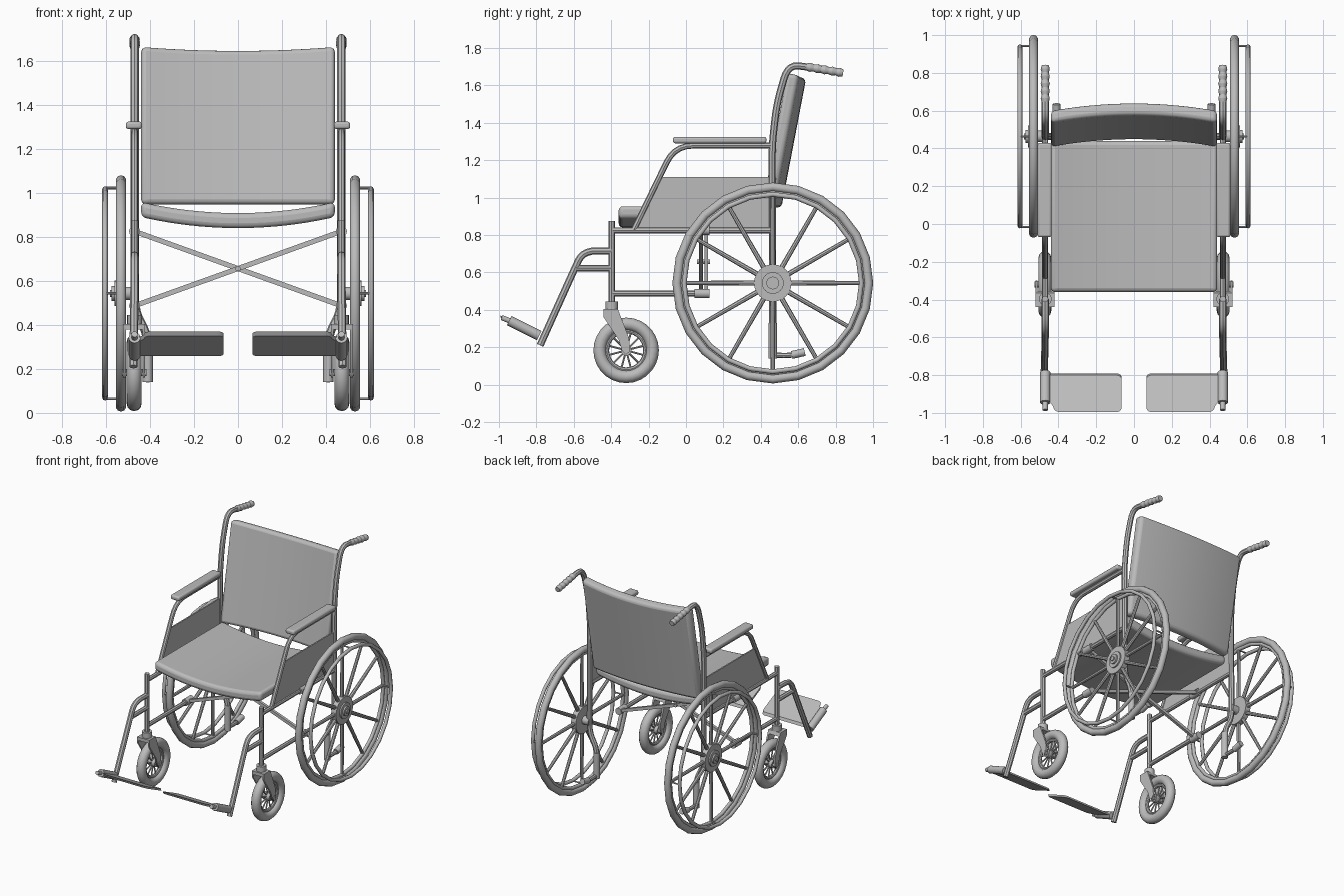
import bpy, bmesh, math
from mathutils import Vector

if "Cube" in bpy.data.objects:
    bpy.data.objects.remove(bpy.data.objects["Cube"])

grey = bpy.data.materials.new("grey")
grey.diffuse_color = (0.5, 0.5, 0.5, 1)
grey.use_nodes = True
grey.node_tree.nodes["Principled BSDF"].inputs["Base Color"].default_value = grey.diffuse_color
X = 0.47                                    # side frame plane


def finish(obj, mirror=True, bevel=0, angle=40):
    obj.data.materials.append(grey)
    if bevel:
        m = obj.modifiers.new("bevel", 'BEVEL')
        m.width, m.segments, m.limit_method = bevel, 3, 'ANGLE'
        m.angle_limit = math.radians(40)
    if mirror:
        obj.modifiers.new("mirror", 'MIRROR')
    bpy.ops.object.select_all(action='DESELECT')
    obj.select_set(True)
    bpy.context.view_layer.objects.active = obj
    bpy.ops.object.shade_smooth_by_angle(angle=math.radians(angle))
    return obj


def make(name, bm, **kw):
    bmesh.ops.recalc_face_normals(bm, faces=bm.faces)
    me = bpy.data.meshes.new(name)
    bm.to_mesh(me)
    bm.free()
    obj = bpy.data.objects.new(name, me)
    bpy.context.collection.objects.link(obj)
    return finish(obj, **kw)


def rounded(pts, r):
    """Round the inner corners of an open path."""
    pts = [Vector(p) for p in pts]
    out = [pts[0]]
    for a, b, c in zip(pts, pts[1:], pts[2:]):
        p = b + (a - b).normalized() * min(r, (a - b).length * 0.48)
        q = b + (c - b).normalized() * min(r, (c - b).length * 0.48)
        for i in range(6):
            t = i / 5
            out.append(p * (1 - t) ** 2 + b * 2 * t * (1 - t) + q * t * t)
    return out + [pts[-1]]


def tube(name, pts, r, corner=0.06):
    cu = bpy.data.curves.new(name, 'CURVE')
    cu.dimensions = '3D'
    cu.bevel_depth, cu.bevel_resolution, cu.use_fill_caps = r, 2, True
    path = rounded(pts, corner)
    sp = cu.splines.new('POLY')
    sp.points.add(len(path) - 1)
    for p, co in zip(sp.points, path):
        p.co = (*co, 1)
    obj = bpy.data.objects.new(name, cu)
    bpy.context.collection.objects.link(obj)
    bpy.ops.object.select_all(action='DESELECT')
    obj.select_set(True)
    bpy.context.view_layer.objects.active = obj
    bpy.ops.object.convert(target='MESH')
    return finish(bpy.context.view_layer.objects.active)


def cyl(bm, a, b, r, r2=None, seg=16):
    a, b = Vector(a), Vector(b)
    mat = (b - a).to_track_quat('Z', 'Y').to_matrix().to_4x4()
    mat.translation = (a + b) / 2
    bmesh.ops.create_cone(bm, cap_ends=True, segments=seg, radius1=r,
                          radius2=r if r2 is None else r2, depth=(b - a).length, matrix=mat)


def ring(bm, c, R, r, n=24, m=10):
    """Torus whose axis is x."""
    grid = []
    for i in range(n):
        a = 2 * math.pi * i / n
        row = []
        for j in range(m):
            b = 2 * math.pi * j / m
            d = R + r * math.cos(b)
            row.append(bm.verts.new((c[0] + r * math.sin(b), c[1] + d * math.cos(a), c[2] + d * math.sin(a))))
        grid.append(row)
    for i in range(n):
        for j in range(m):
            k, l = (i + 1) % n, (j + 1) % m
            bm.faces.new((grid[i][j], grid[k][j], grid[k][l], grid[i][l]))


def prism(bm, pts, move):
    """Closed outline extruded along a vector."""
    lo = [bm.verts.new(p) for p in pts]
    hi = [bm.verts.new(Vector(p) + Vector(move)) for p in pts]
    bm.faces.new(lo)
    bm.faces.new(hi[::-1])
    for i in range(len(lo)):
        k = (i + 1) % len(lo)
        bm.faces.new((lo[i], lo[k], hi[k], hi[i]))


def cushion(name, section, half, n=20):
    """Four-cornered section swept across x, with rounded edges."""
    bm = bmesh.new()
    rows = []
    for i in range(n + 1):
        u = -1 + 2 * i / n
        rows.append([bm.verts.new((u * half, y, z)) for y, z in section(u * u)])
    for a, b in zip(rows, rows[1:]):
        for j in range(4):
            k = (j + 1) % 4
            bm.faces.new((a[j], a[k], b[k], b[j]))
    bm.faces.new(rows[0])
    bm.faces.new(rows[-1])
    make(name, bm, mirror=False, bevel=0.022)


# seat and backrest, both curved across the width
cushion("seat", lambda s: [(-0.36, 0.84 + 0.05 * s), (0.44, 0.84 + 0.05 * s),
                           (0.44, 0.908 + 0.05 * s), (-0.36, 0.908 + 0.05 * s)], 0.44)
cushion("backrest", lambda s: [(0.445 - 0.04 * s, 0.95), (0.51 - 0.04 * s, 0.945),
                               (0.642 - 0.04 * s, 1.635 + 0.018 * s),
                               (0.577 - 0.04 * s, 1.65 + 0.018 * s)], 0.44)

# main wheels
W = Vector((0.532, 0.464, 0.543))
bm = bmesh.new()
ring(bm, W, 0.513, 0.024)
make("tyre", bm, angle=50)
bm = bmesh.new()
ring(bm, W, 0.484, 0.013, m=8)
make("wheel_rim", bm, angle=50)
bm = bmesh.new()
for i in range(12):
    a = math.radians(30 * i)
    d = Vector((0, math.cos(a), math.sin(a)))
    cyl(bm, W + d * 0.06, W + d * 0.485, 0.014, 0.011, 8)
make("wheel_spokes", bm)
bm = bmesh.new()
for x0, x1, r in ((-0.02, 0.02, 0.1), (0.02, 0.03, 0.058), (0.03, 0.042, 0.034), (0.042, 0.05, 0.016), (-0.07, -0.02, 0.03)):
    cyl(bm, W + Vector((x0, 0, 0)), W + Vector((x1, 0, 0)), r, seg=24)
make("wheel_hub", bm)
H = Vector((0.604, W.y, W.z))
bm = bmesh.new()
ring(bm, H, 0.474, 0.013, m=8)
for i in range(4):
    a = math.pi / 2 * i
    d = Vector((0, math.cos(a), math.sin(a))) * 0.479
    cyl(bm, W + d, H + d, 0.006, seg=6)
make("hand_rim", bm, angle=50)

# front casters
C = Vector((0.472, -0.32, 0.183))
bm = bmesh.new()
ring(bm, C, 0.141, 0.034, 28, 12)
make("caster_tyre", bm, angle=50)
bm = bmesh.new()
ring(bm, C, 0.103, 0.012, 28, 8)
for i in range(12):
    a = math.radians(30 * i + 15)
    d = Vector((0, math.cos(a), math.sin(a)))
    cyl(bm, C + d * 0.015, C + d * 0.1, 0.005, seg=6)
cyl(bm, C - Vector((0.055, 0, 0)), C + Vector((0.055, 0, 0)), 0.016)
cyl(bm, C - Vector((0.028, 0, 0)), C + Vector((0.028, 0, 0)), 0.028)
make("caster_wheel", bm)
bm = bmesh.new()
blade = [(-0.44, 0.405), (-0.365, 0.405), (-0.305, 0.25), (-0.298, 0.18), (-0.32, 0.16), (-0.342, 0.18), (-0.36, 0.24), (-0.44, 0.36)]
for x in (0.422, 0.51):
    prism(bm, [(x, y, z) for y, z in blade], (0.012, 0, 0))
prism(bm, [(0.422, y, z) for y, z in ((-0.44, 0.405), (-0.365, 0.405), (-0.355, 0.38), (-0.44, 0.38))], (0.1, 0, 0))
cyl(bm, (X, -0.397, 0.4), (X, -0.397, 0.445), 0.034)
make("caster_fork", bm)

# side frame
tube("front_post", [(X, -0.397, 0.44), (X, -0.397, 0.875)], 0.017)
tube("seat_rail", [(X, -0.397, 0.825), (X, 0.464, 0.825)], 0.016)
tube("lower_rail", [(X, -0.397, 0.487), (X, 0.12, 0.487)], 0.016)
tube("rear_post", [(0.41, 0.464, 0.15), (0.41, 0.464, 0.36), (X, 0.464, 0.46), (X, 0.46, 1.28),
                   (X, 0.485, 1.5), (X, 0.545, 1.71), (X, 0.66, 1.697), (X, 0.8, 1.672)], 0.019, 0.08)

# push handle grips with finger ridges
bm = bmesh.new()
a, b = Vector((X, 0.645, 1.699)), Vector((X, 0.84, 1.666))
for i in range(5):
    p, m, q = (a.lerp(b, (i + t) / 5) for t in (0, 0.5, 1))
    cyl(bm, p, m, 0.019, 0.024, 12)
    cyl(bm, m, q, 0.024, 0.019, 12)
make("hand_grip", bm)

# anti-tip levers
bm = bmesh.new()
cyl(bm, (0.41, 0.464, 0.14), (0.41, 0.464, 0.33), 0.023)
make("tip_sleeve", bm)
tube("tip_lever", [(0.41, 0.464, 0.157), (0.41, 0.57, 0.155), (0.41, 0.63, 0.175)], 0.014)
bm = bmesh.new()
cyl(bm, (0.41, 0.565, 0.158), (0.41, 0.635, 0.174), 0.021)
make("tip_pad", bm)

# crossed brace under the seat with its sleeves
bm = bmesh.new()
for y, s in ((0.07, 1), (0.098, -1)):
    prism(bm, [(-X * s, y, 0.475), (-X * s, y, 0.499), (X * s, y, 0.837), (X * s, y, 0.813)], (0, 0.02, 0))
cyl(bm, (0, 0.06, 0.656), (0, 0.128, 0.656), 0.012)
make("cross_brace", bm, mirror=False)
bm = bmesh.new()
for z in (0.487, 0.825):
    cyl(bm, (X, 0.045, z), (X, 0.125, z), 0.025)
make("brace_sleeve", bm)

# armrests and side panels
tube("armrest_tube", [(X, -0.28, 0.825), (X, -0.06, 1.278), (X, 0.464, 1.278)], 0.016, 0.1)
bm = bmesh.new()
prism(bm, [(0.436, -0.07, 1.29), (0.51, -0.07, 1.29), (0.51, 0.43, 1.29), (0.436, 0.43, 1.29)], (0, 0, 0.034))
make("armrest_pad", bm, bevel=0.012)
bm = bmesh.new()
prism(bm, [(0.464, -0.275, 0.83), (0.464, -0.135, 1.11), (0.464, 0.45, 1.11), (0.464, 0.45, 0.83)], (0.01, 0, 0))
make("side_panel", bm)

# footrests
tube("footrest_tube", [(X, -0.397, 0.715), (X, -0.55, 0.715), (X, -0.6, 0.61), (X + 0.005, -0.78, 0.21)], 0.019, 0.1)
tube("footrest_strut", [(X, -0.397, 0.622), (X, -0.59, 0.622)], 0.017)
bm = bmesh.new()
cyl(bm, (X, -0.785, 0.262), (X, -0.945, 0.342), 0.027)
cyl(bm, (X, -0.94, 0.34), (X, -0.985, 0.358), 0.014)
make("footplate_hinge", bm)
bm = bmesh.new()
corners = [(0.25, 0), (0.47, 0), (0.47, 0.68), (0.43, 0.8), (0.42, 1), (0.065, 1), (0.065, 0), (0.25, 0)]
outline = rounded([(x, -0.8 - 0.195 * d, 0.278 + 0.092 * d) for x, d in corners], 0.03)[:-1]
prism(bm, outline, (0, 0.009, -0.02))
make("footplate", bm)
